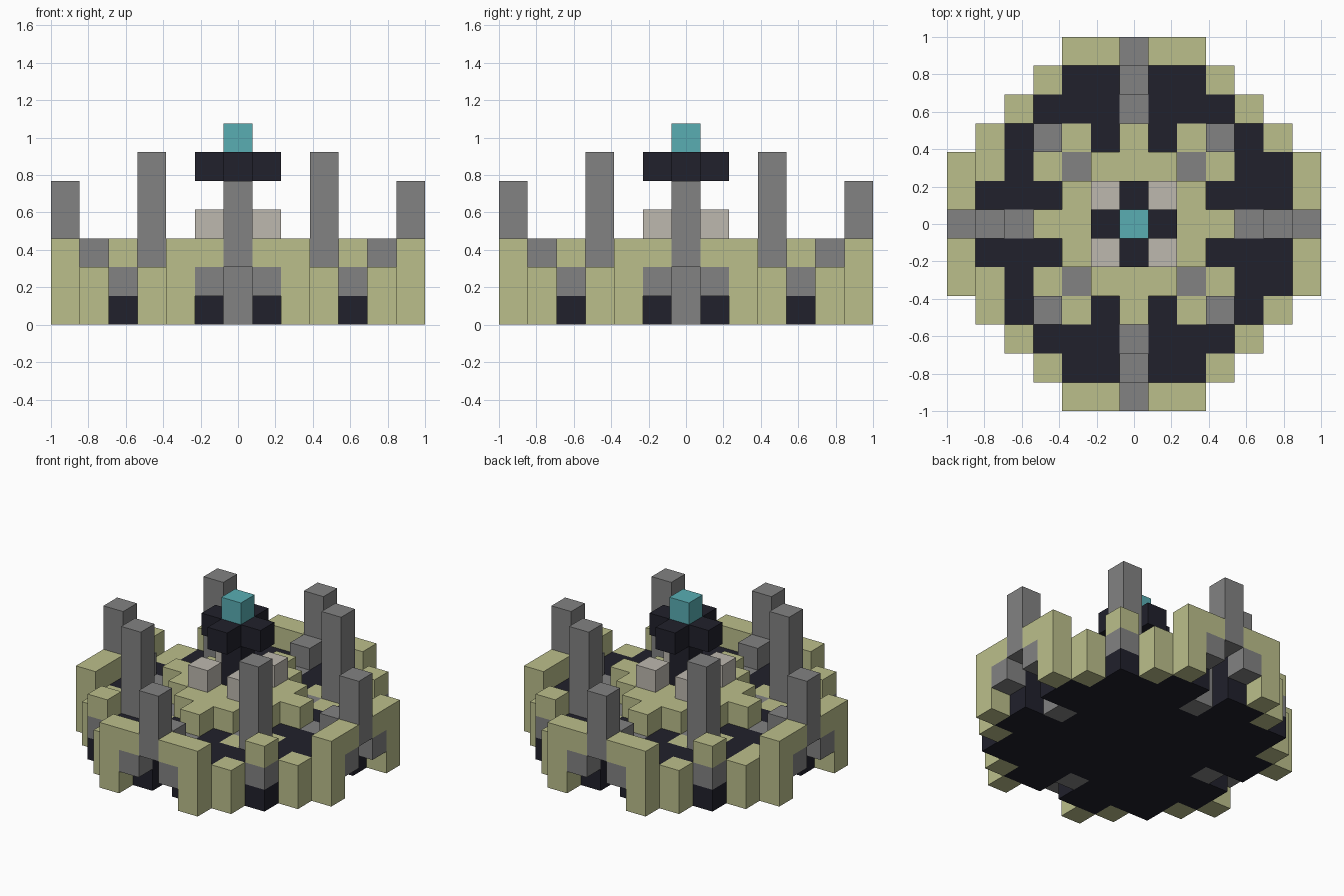
import bpy, bmesh
from mathutils import Vector

old = bpy.data.objects.get("Cube")
if old:
    bpy.data.objects.remove(old, do_unlink=True)

U = 2 / 13  # edge of one block


def material(name, rgb):
    m = bpy.data.materials.new(name)
    m.use_nodes = True
    m.diffuse_color = (*rgb, 1)
    m.node_tree.nodes["Principled BSDF"].inputs["Base Color"].default_value = (*rgb, 1)
    return m


SAND = material("pale_olive", (0.50, 0.52, 0.26))
DARK = material("near_black", (0.015, 0.015, 0.025))
GREY = material("stone_grey", (0.225, 0.225, 0.225))
TEAL = material("teal", (0.10, 0.42, 0.45))
BEIGE = material("warm_beige", (0.51, 0.48, 0.43))

blocks = {}  # (x, y, layer) -> part name
part_material = {}


def put(part, mat, columns, low, high):
    """Fill columns from layer low to high, repeated with four-fold symmetry."""
    part_material[part] = mat
    for x, y in columns:
        for a, b in ((x, y), (y, x)):
            for sx in (1, -1):
                for sy in (1, -1):
                    for k in range(low, high + 1):
                        blocks[a * sx, b * sy, k] = part


# Floor, with open notches under the gate pillars
disc = [(x, y) for x in range(6) for y in range(6) if x + y <= 8 and (x, y) not in ((0, 5), (5, 0))]
put("floor", DARK, disc, 0, 1)

# Outer wall
put("wall_high", SAND, [(6, 2)], 0, 2)
put("wall_low", SAND, [(5, 3)], 0, 1)
put("gate_lintel", GREY, [(6, 1)], 1, 1)
put("gate_top", SAND, [(6, 1)], 2, 2)
put("corner_band", GREY, [(4, 4)], 1, 1)
put("corner_top", SAND, [(4, 4)], 2, 2)
for y in (2, -2):
    blocks[-5, y, 1] = "wall_low"

# Gate pillars and their buttresses
put("gate_pillar", GREY, [(6, 0)], 2, 4)
put("buttress", GREY, [(5, 0)], 2, 2)
put("buttress_foot", GREY, [(4, 0)], 0, 1)

# Inner pillars and the paving beside them
put("inner_pillar", GREY, [(3, 3)], 2, 5)
put("pillar_step", GREY, [(2, 2)], 1, 1)
put("paving", SAND, [(3, 2)], 1, 1)

# Raised platform and the central shrine
put("platform", SAND, [(0, 0), (1, 0), (1, 1), (2, 0), (2, 1), (3, 0)], 2, 2)
put("platform_post", BEIGE, [(1, 1)], 3, 3)
put("shrine_column", DARK, [(0, 0)], 3, 4)
put("shrine_cross", DARK, [(0, 0), (1, 0)], 5, 5)
put("beacon", TEAL, [(0, 0)], 6, 6)


def build(part):
    """One mesh per part, leaving out faces buried against other blocks."""
    bm = bmesh.new()
    for cell in [c for c, p in blocks.items() if p == part]:
        centre = Vector(cell)
        for axis in range(3):
            for side in (1, -1):
                normal = Vector()
                normal[axis] = side
                if tuple(int(v) for v in centre + normal) in blocks:
                    continue
                u = Vector()
                u[(axis + 1) % 3] = 0.5
                v = normal.cross(u)
                mid = centre + normal / 2 + Vector((0, 0, 0.5))
                bm.faces.new([bm.verts.new((mid + d) * U) for d in (-u - v, u - v, u + v, v - u)])
    bmesh.ops.remove_doubles(bm, verts=bm.verts, dist=U / 100)
    mesh = bpy.data.meshes.new(part)
    bm.to_mesh(mesh)
    bm.free()
    mesh.materials.append(part_material[part])
    bpy.context.collection.objects.link(bpy.data.objects.new(part, mesh))


for name in part_material:
    build(name)
